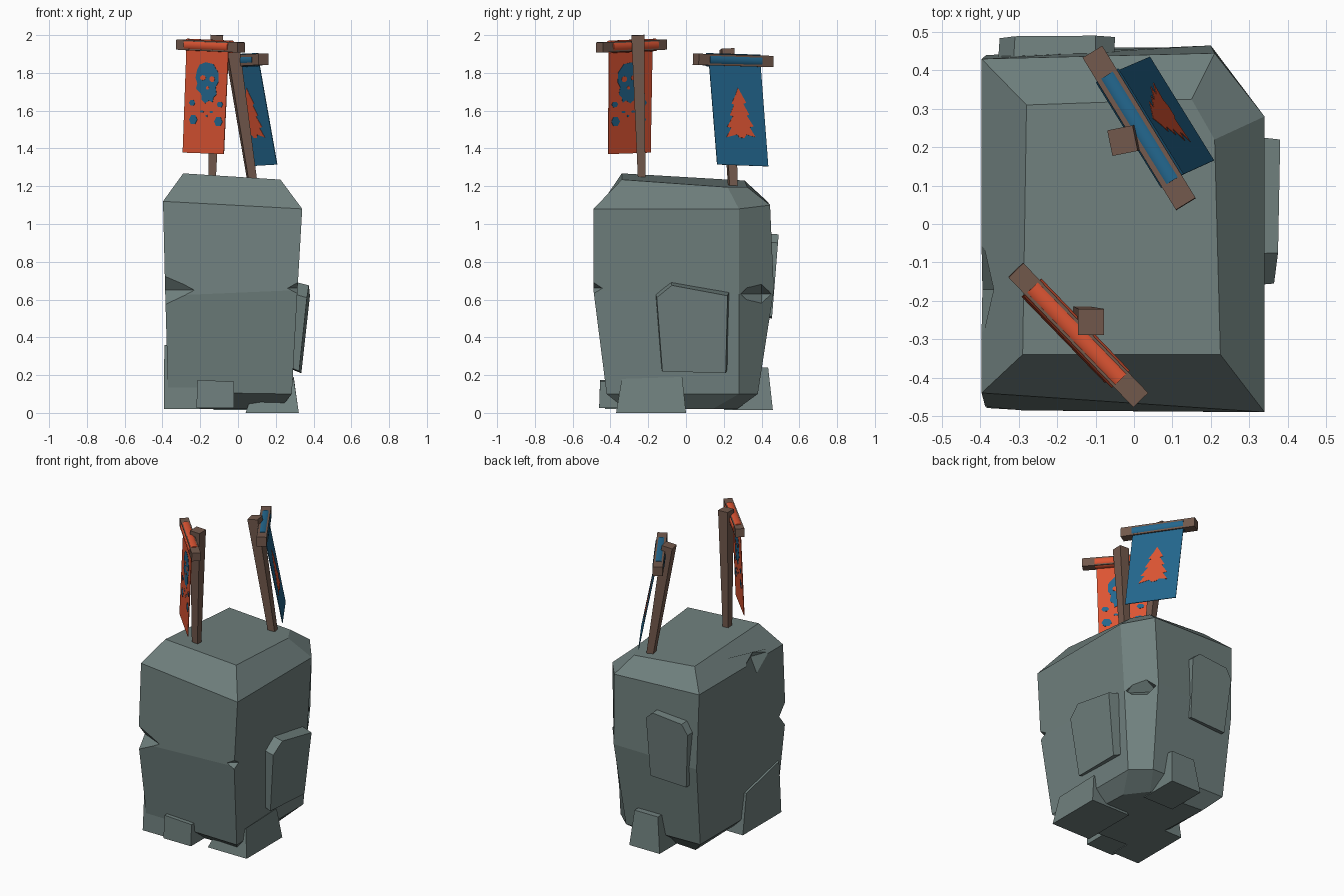
import bpy, bmesh, math
from mathutils import Vector, Matrix

if "Cube" in bpy.data.objects:
    bpy.data.objects.remove(bpy.data.objects["Cube"])


def material(name, rgb):
    m = bpy.data.materials.new(name)
    m.diffuse_color = (*rgb, 1)
    m.use_nodes = True
    m.node_tree.nodes["Principled BSDF"].inputs["Base Color"].default_value = m.diffuse_color
    return m


ROCK = material("grey green rock", (0.16, 0.215, 0.207))
WOOD = material("brown wood", (0.17, 0.1, 0.073))
ORANGE = material("orange cloth", (0.72, 0.09, 0.033))
BLUE = material("blue cloth", (0.017, 0.135, 0.27))


def finish(bm, name, mat):
    bmesh.ops.recalc_face_normals(bm, faces=bm.faces[:])
    me = bpy.data.meshes.new(name)
    bm.to_mesh(me)
    bm.free()
    me.materials.append(mat)
    ob = bpy.data.objects.new(name, me)
    bpy.context.scene.collection.objects.link(ob)
    return ob


def loft(name, rings, mat, smooth=False):
    """Skin a stack of rings with equal point counts and cap both ends."""
    bm = bmesh.new()
    vs = [[bm.verts.new(p) for p in r] for r in rings]
    n = len(vs[0])
    for a, b in zip(vs, vs[1:]):
        for i in range(n):
            j = (i + 1) % n
            bm.faces.new((a[i], a[j], b[j], b[i])).smooth = smooth
    bm.faces.new(vs[0][::-1])
    bm.faces.new(vs[-1])
    return finish(bm, name, mat)


def beam(name, a, b, ra, rb, mat, ref, n=4):
    """Straight bar from a to b; ref sets the roll of the cross-section."""
    a, b = Vector(a), Vector(b)
    d = (b - a).normalized()
    s = Vector(ref).cross(d).normalized()
    t = d.cross(s)
    k = math.sqrt(2) if n == 4 else 1

    def ring(c, r):
        angs = [2 * math.pi * (i + 0.5) / n for i in range(n)]
        return [c + (s * math.cos(g) + t * math.sin(g)) * r * k for g in angs]
    return loft(name, [ring(a, ra), ring(b, rb)], mat, smooth=n > 4)


# Rock body: five-cornered rings from the base up
# corners: front left, front right, right back, back right, back left
body = loft("rock_body", [
    [(-.25, -.30, .02), (.22, -.32, .02), (.20, .14, .02), (.10, .27, .02), (-.28, .30, .02)],
    [(-.37, -.42, .11), (.285, -.42, .10), (.28, .28, .10), (.17, .38, .10), (-.37, .38, .11)],
    [(-.385, -.485, .62), (.315, -.49, .65), (.31, .28, .63), (.20, .465, .65), (-.385, .44, .63)],
    [(-.397, -.44, 1.12), (.34, -.49, 1.08), (.34, .28, 1.08), (.21, .445, 1.10), (-.397, .43, 1.12)],
    [(-.29, -.34, 1.268), (.225, -.34, 1.235), (.21, .22, 1.195), (.15, .325, 1.195), (-.28, .31, 1.23)],
], ROCK)

# Chipped notches, cut with stretched octahedra
bm = bmesh.new()
for c, r in [((-.40, -.50, .65), (.20, .09, .11)), ((.335, -.505, .66), (.09, .08, .05)),
             ((.285, .40, .63), (.13, .13, .08)), ((-.41, -.17, 1.13), (.06, .16, .13))]:
    bmesh.ops.create_uvsphere(bm, u_segments=4, v_segments=2, radius=1,
                              matrix=Matrix.Translation(c) @ Matrix.Diagonal((*r, 1)))
cutter = finish(bm, "notch_cutter", ROCK)
cutter.hide_render = True
mod = body.modifiers.new("notches", 'BOOLEAN')
mod.operation, mod.solver, mod.object = 'DIFFERENCE', 'EXACT', cutter
bpy.context.view_layer.objects.active = body
bpy.ops.object.modifier_apply(modifier=mod.name)
bpy.data.objects.remove(cutter)

# Slabs on the right and back walls
side = [(-.125, .22), (-.155, .61), (-.075, .675), (.22, .62), (.21, .21)]
loft("right_slab", [
    [(.26, y * 1.06, z + .03) for y, z in side],
    [(.335 + (z - .21) * .11 + (y - .2) * .04, y, z) for y, z in side]], ROCK)
rear = [(-.06, .51), (-.05, .90), (-.10, .945), (-.31, .925), (-.35, .86), (-.32, .50)]
loft("back_slab", [
    [(x * 1.02, .38, z + .01) for x, z in rear],
    [(x, .455 + (z - .5) * .08, z) for x, z in rear]], ROCK)


# Foot stones: box with a smaller, sloping top
def foot(name, lo, hi, tops):
    (x0, y0), (x1, y1), z = lo[:2], hi[:2], lo[2]
    (a0, b0), (a1, b1), zs = tops[0], tops[1], tops[2]
    loft(name, [[(x0, y0, z), (x1, y0, z), (x1, y1, z), (x0, y1, z)],
                [(a0, b0, zs[0]), (a1, b0, zs[1]), (a1, b1, zs[2]), (a0, b1, zs[3])]], ROCK)


foot("front_foot", (-.22, -.46, .025), (-.02, -.25, 0),
     ((-.215, -.455), (-.02, -.25), (.175, .165, .165, .175)))
foot("right_foot", (.04, -.37, 0), (.322, 0, 0),
     ((.06, -.34), (.295, -.02), (.06, .18, .19, .06)))
foot("back_foot", (-.13, .2, .015), (.09, .46, 0),
     ((-.10, .2), (.07, .435), (.24, .24, .24, .24)))
foot("left_foot", (-.392, -.43, .02), (-.2, -.03, 0),
     ((-.39, -.41), (-.25, -.07), (.36, .36, .28, .28)))


# Banner sheets and emblems live in (u, v): u across, v down
def plate(name, corners, pts, thick, mat):
    tl, tr, bl, br = map(Vector, corners)
    n = (tr - tl).cross(bl - tl).normalized()
    flat = [tl.lerp(tr, u).lerp(bl.lerp(br, u), v) for u, v in pts]
    loft(name, [[p - n * thick / 2 for p in flat], [p + n * thick / 2 for p in flat]], mat)


def blob(u, v, ru, rv, n=7):
    return [(u + ru * math.cos(2 * math.pi * i / n), v + rv * math.sin(2 * math.pi * i / n))
            for i in range(n)]


SHEET = [(0, 0), (1, 0), (1, 1), (0, 1)]
UP = (0, 0, 1)

# Front standard: orange with a blue skull
beam("front_pole", (-.139, -.233, 1.18), (-.112, -.255, 2.0), .019, .034, WOOD, (0, 1, 0))
beam("front_crossbar", (-.308, -.12, 1.95), (.017, -.458, 1.935), .027, .027, WOOD, UP)
beam("front_roll", (-.265, -.165, 1.948), (-.035, -.404, 1.938), .034, .034, ORANGE, UP, 12)
front = [(-.272, -.178, 1.93), (-.05, -.408, 1.92), (-.292, -.188, 1.378), (-.075, -.412, 1.37)]
plate("front_banner", front, SHEET, .004, ORANGE)
plate("skull", front, [(.34, .15), (.48, .125), (.66, .14), (.79, .22), (.80, .31), (.74, .36),
                       (.77, .43), (.70, .46), (.68, .51), (.60, .49), (.50, .52), (.42, .49),
                       (.40, .43), (.27, .38), (.30, .33), (.25, .28), (.28, .20)], .007, BLUE)
for i, (u, v, ru, rv) in enumerate([(.43, .275, .07, .026), (.65, .285, .065, .03),
                                    (.55, .37, .035, .018)]):
    plate(f"skull_hole_{i}", front, blob(u, v, ru, rv), .0095, ORANGE)
for i, (u, v, ru, rv) in enumerate([(.19, .52, .075, .03), (.86, .525, .075, .03),
                                    (.23, .68, .10, .05), (.84, .69, .10, .05),
                                    (.43, .60, .05, .012), (.66, .60, .05, .012),
                                    (.55, .64, .03, .01)]):
    plate(f"bone_{i}", front, blob(u, v, ru, rv, 6), .007, BLUE)

# Back standard: blue with an orange fir tree
beam("back_pole", (.087, .25, 1.15), (-.03, .217, 1.925), .021, .034, WOOD, (-.2, 1, 0))
beam("back_crossbar", (-.108, .448, 1.86), (.135, .052, 1.872), .03, .03, WOOD, UP)
beam("back_roll", (-.07, .387, 1.862), (.1, .112, 1.87), .036, .036, BLUE, UP, 12)
back = [(.108, .12, 1.875), (-.06, .392, 1.87), (.207, .165, 1.315), (.04, .435, 1.305)]
plate("back_banner", back, SHEET, .004, BLUE)
plate("fir_tree", back, [(.52, .27), (.58, .33), (.66, .41), (.60, .42), (.70, .52), (.65, .53),
                         (.77, .63), (.69, .64), (.79, .73), (.62, .71), (.57, .74), (.47, .74),
                         (.44, .71), (.22, .74), (.33, .65), (.25, .64), (.38, .54), (.32, .53),
                         (.42, .43), (.37, .42), (.46, .34)], .007, ORANGE)
